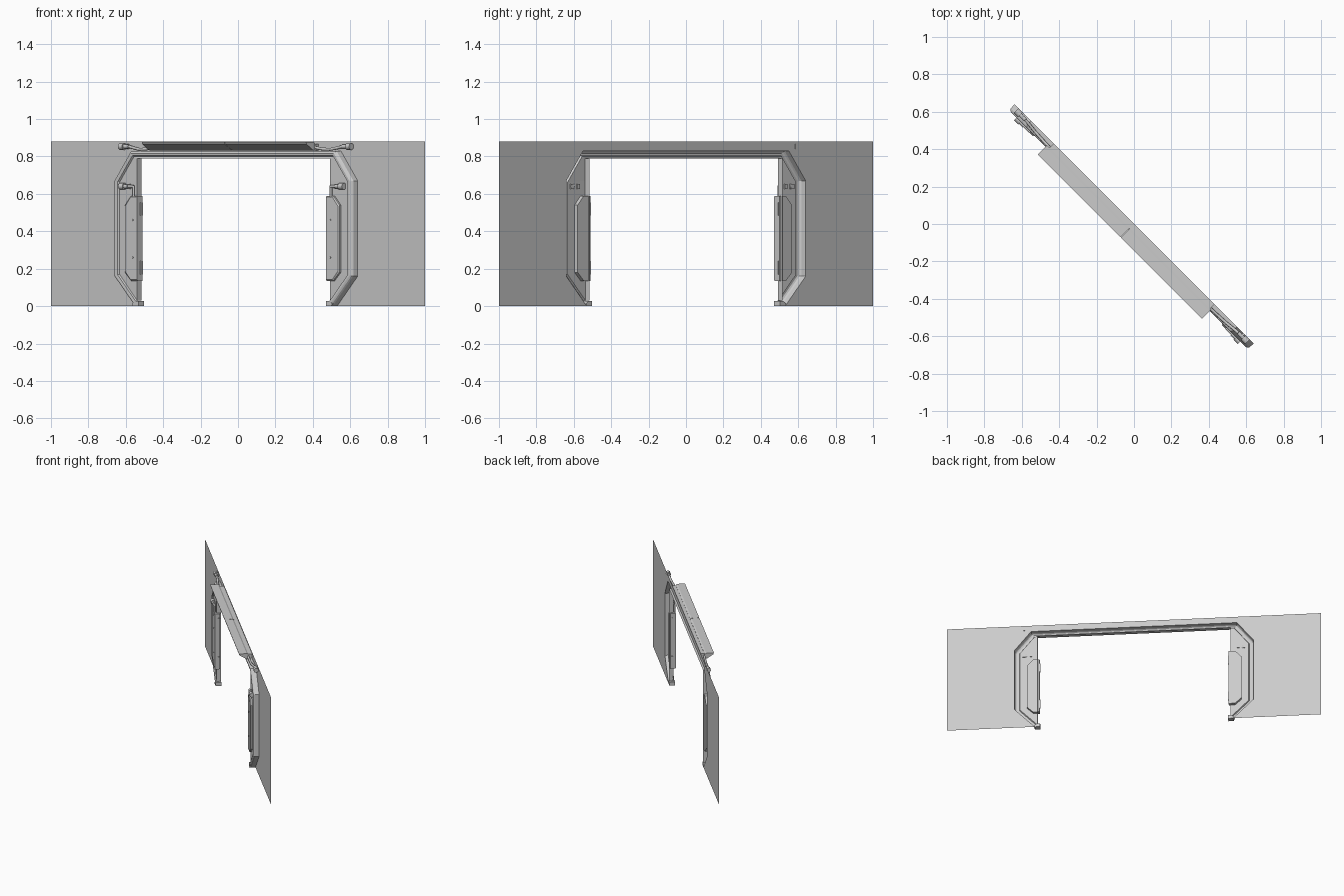
import bpy, bmesh, math
from mathutils import Vector

if "Cube" in bpy.data.objects:
    bpy.data.objects.remove(bpy.data.objects["Cube"])

# The wall runs diagonally: s = run along it, d = depth toward the front
def P(s, d, z):
    return Vector((s - d, -s - d, z))

def make(name, verts, faces, smooth=False):
    bm = bmesh.new()
    vs = [bm.verts.new(v) for v in verts]
    for f in faces:
        bm.faces.new([vs[i] for i in f])
    bmesh.ops.remove_doubles(bm, verts=bm.verts, dist=1e-5)
    bmesh.ops.recalc_face_normals(bm, faces=bm.faces)
    me = bpy.data.meshes.new(name)
    bm.to_mesh(me)
    bm.free()
    ob = bpy.data.objects.new(name, me)
    bpy.context.collection.objects.link(ob)
    if smooth:
        me.shade_smooth()
        bpy.ops.object.select_all(action='DESELECT')
        ob.select_set(True)
        bpy.context.view_layer.objects.active = ob
        bpy.ops.object.shade_smooth_by_angle(angle=math.radians(40))
    return ob

def loft(name, loops, closed=True, caps=True):
    """Skin consecutive point loops, optionally capping both ends."""
    n = len(loops[0])
    verts = [p for l in loops for p in l]
    faces = []
    for k in range(len(loops) - 1):
        for i in range(n if closed else n - 1):
            j = (i + 1) % n
            faces.append((k*n + i, k*n + j, (k+1)*n + j, (k+1)*n + i))
    if caps:
        faces += [tuple(range(n)), tuple(range((len(loops)-1)*n, len(loops)*n))]
    return make(name, verts, faces)

def box(name, s0, s1, d0, d1, z0, z1):
    sz = [(s0, z0), (s1, z0), (s1, z1), (s0, z1)]
    return loft(name, [[P(s, d, z) for s, z in sz] for d in (d0, d1)])

def pipe(name, a, b, r, sides=10):
    a, b = P(*a), P(*b)
    ax = (b - a).normalized()
    u = ax.orthogonal().normalized()
    v = ax.cross(u)
    ang = [2*math.pi*i/sides for i in range(sides)]
    loops = [[c + r*(math.cos(t)*u + math.sin(t)*v) for t in ang] for c in (a, b)]
    n = sides
    faces = [(i, (i+1) % n, n + (i+1) % n, n + i) for i in range(n)]
    faces += [tuple(range(n)), tuple(range(n, 2*n))]
    return make(name, loops[0] + loops[1], faces, True)

JAMB, HEAD = 0.515, 0.79

# Octagonal door outline, inset by w
def outline(w):
    def line(a, b):
        dx, dz = b[0]-a[0], b[1]-a[1]
        l = math.hypot(dx, dz)
        nx, nz = -dz/l, dx/l
        return (nx, nz, nx*a[0] + nz*a[1] + w)
    def cross(p, q):
        det = p[0]*q[1] - p[1]*q[0]
        return ((p[2]*q[1] - p[1]*q[2])/det, (p[0]*q[2] - p[2]*q[0])/det)
    pts = [(.53, 0), (.64, .16), (.64, .67), (.55, .83), (0, .83)]
    L = [line(pts[i], pts[i+1]) for i in range(4)]
    end = cross(L[0], (1, 0, JAMB))
    if end[1] < 0:
        end = cross(L[0], (0, 1, 0))
    half = [end] + [cross(L[i], L[i+1]) for i in range(3)]
    return half + [(-s, z) for s, z in reversed(half)]

# Flat wall sheet with the doorway cut out
edge = outline(0)
poly = [(1, 0), (1, .88), (-1, .88), (-1, 0)] + edge[::-1]
make("wall", [P(s, 0, z) for s, z in poly], [tuple(range(len(poly)))])

# Door frame shell: outer wall, rounded rim, recessed panel, jamb return
section = [(0, 0), (.002, .021), (.006, .027), (.013, .030), (.025, .029), (.029, .022)]
loops = [[P(s, d, z) for s, z in outline(w)] for w, d in section]
e = outline(.029)
half = [e[0], (JAMB, .16), (JAMB, .67), (JAMB, HEAD)]
opening = half + [(-s, z) for s, z in reversed(half)]
loops += [[P(s, d, z) for s, z in opening] for d in (.024, 0)]
loft("door_frame", loops, closed=False, caps=False)

# Overhead canopy in two halves, sloping underneath
prof = [(.022, .832), (.034, .834), (.069, .866), (.071, .877), (.03, .877), (.022, .870)]
for name, s0, s1 in (("canopy_left", -.443, -.001), ("canopy_right", .001, .435)):
    loft(name, [[P(s, d, z) for d, z in prof] for s in (s0, s1)])
box("canopy_mount", -.43, .43, 0, .024, .832, .868)

for m, side in ((-1, "left"), (1, "right")):
    # Chamfered raised cover plate on the side panel
    plate = [(.505, .135), (.54, .135), (.573, .18), (.573, .54), (.54, .59), (.505, .59)]
    def shrink(k):
        return [(s + (.535 - s)*k*4 if s > JAMB else s, z + (.36 - z)*k) for s, z in plate]
    loft("cover_plate_" + side, [[P(m*s, d, z) for s, z in shrink(k)]
         for d, k in ((.006, 0), (.031, 0), (.035, .03))])
    # Screws on the plate
    for z in (.26, .46):
        pipe("plate_screw_" + side, (m*.528, .033, z), (m*.528, .037, z), .005, 8)
    # Jamb latches and foot block
    for z in (.205, .52):
        box("jamb_latch_" + side, m*.501, m*.53, .008, .018, z - .035, z + .035)
    foot = [(.502, 0), (.53, 0), (.535, .012), (.52, .028), (.502, .028)]
    loft("foot_" + side, [[P(m*s, d, z) for s, z in foot] for d in (0, .031)])

    # Small cable with connector on the side panel
    zc = .64
    pipe("connector_" + side, (m*.598, .031, zc), (m*.575, .031, zc), .018)
    pipe("connector_neck_" + side, (m*.575, .031, zc), (m*.555, .031, zc), .012)
    pipe("cable_" + side, (m*.555, .031, zc), (m*.528, .031, zc), .008)
    pipe("cable_drop_" + side, (m*.528, .031, zc + .005), (m*.528, .031, .58), .007)
    for s in (.555, .59):
        box("cable_clip_" + side, m*(s - .007), m*(s + .007), .018, .031, zc - .014, zc + .014)

    # Cable from the wall connector to the canopy
    zt = .853
    pipe("top_connector_" + side, (m*.618, .012, zt), (m*.596, .012, zt), .018)
    pipe("top_neck_" + side, (m*.596, .012, zt), (m*.57, .012, zt), .011)
    path = [(.57, .012, zt), (.545, .014, .846), (.51, .018, .838), (.47, .02, .84), (.425, .022, .85)]
    for a, b in zip(path, path[1:]):
        pipe("top_cable_" + side, (m*a[0], a[1], a[2]), (m*b[0], b[1], b[2]), .008)
    box("top_clip_" + side, m*.584, m*.592, -.001, .012, zt - .014, zt + .014)
